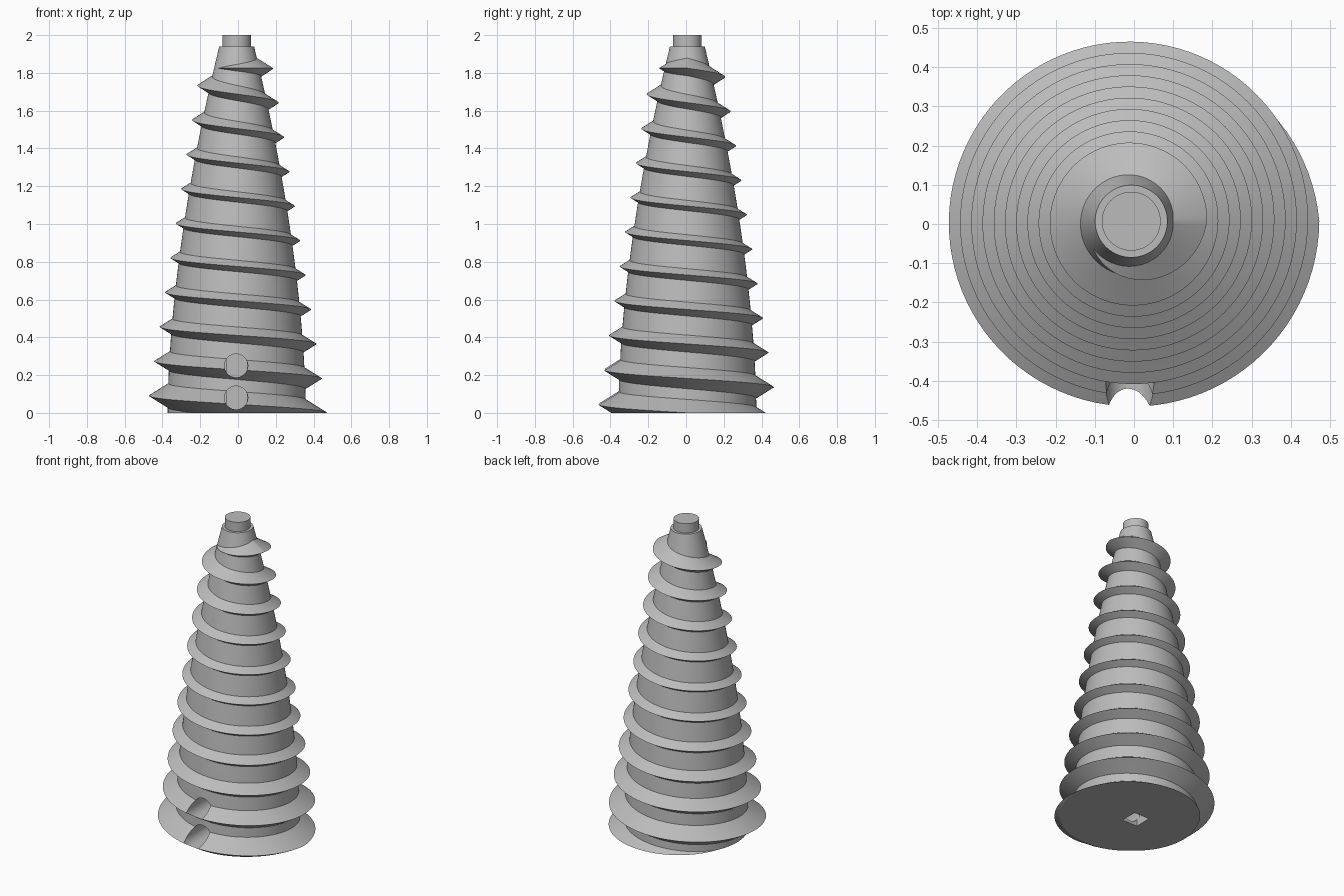
import bpy, bmesh
from math import cos, sin, pi

if "Cube" in bpy.data.objects:
    bpy.data.objects.remove(bpy.data.objects["Cube"])

AX, AY = -0.007, 0.007      # screw axis
PITCH = 0.1825
FULL_TURNS, FADE = 10, 0.4  # full thread, then run-out (in turns)
STEPS = 96                  # segments per turn
FLANK = 0.62                # half height of the thread per unit of depth

grey = bpy.data.materials.new("plain grey")
grey.use_nodes = True
grey.diffuse_color = (0.5, 0.5, 0.5, 1)
grey.node_tree.nodes["Principled BSDF"].inputs["Base Color"].default_value = grey.diffuse_color


def core_radius(z):
    """Bulging taper: nearly upright at the base, steeper at the tip."""
    return 0.366 - 0.087 * max(z, 0) ** 1.73


def make_object(name, bm):
    bmesh.ops.recalc_face_normals(bm, faces=bm.faces)
    mesh = bpy.data.meshes.new(name)
    bm.to_mesh(mesh)
    bm.free()
    mesh.materials.append(grey)
    obj = bpy.data.objects.new(name, mesh)
    bpy.context.collection.objects.link(obj)
    return obj


def select_only(obj):
    bpy.ops.object.select_all(action="DESELECT")
    obj.select_set(True)
    bpy.context.view_layer.objects.active = obj


def lathe(name, profile):
    """Solid of revolution about the screw axis, capped at both ends."""
    bm = bmesh.new()
    rings = []
    for r, z in profile:
        rings.append([bm.verts.new((AX + r * cos(2 * pi * i / STEPS),
                                    AY + r * sin(2 * pi * i / STEPS), z))
                      for i in range(STEPS)])
    for a, b in zip(rings, rings[1:]):
        for i in range(STEPS):
            j = (i + 1) % STEPS
            bm.faces.new((a[i], a[j], b[j], b[i]))
    bm.faces.new(rings[0])
    bm.faces.new(rings[-1])
    return make_object(name, bm)


def cut(target, name, sides, radius, depth, location, rotation):
    """Subtract a prism from the target and discard the cutter."""
    bpy.ops.mesh.primitive_cylinder_add(vertices=sides, radius=radius, depth=depth,
                                        location=location, rotation=rotation)
    cutter = bpy.context.object
    cutter.name = name
    cutter.hide_render = True
    cutter.data.materials.append(grey)
    mod = target.modifiers.new(name, "BOOLEAN")
    mod.operation = "DIFFERENCE"
    mod.solver = "EXACT"
    mod.object = cutter
    select_only(target)
    bpy.ops.object.modifier_apply(modifier=mod.name)
    bpy.data.objects.remove(cutter)


# Bulging core with the small stub on its tip
heights = [1.94 * i / 20 for i in range(21)]
core = lathe("tapered_core", [(core_radius(z), z) for z in heights]
             + [(0.075, 1.94), (0.075, 2)])

# Helical thread: a triangular section swept up the cone, fading out at the tip
bm = bmesh.new()
sections = []
for i in range(-STEPS // 2, int((FULL_TURNS + FADE) * STEPS) + 1):
    turn = i / STEPS
    z = PITCH * min(turn, FULL_TURNS)
    fade = max(0.03, 1 - max(0, turn - FULL_TURNS) / FADE)
    root = core_radius(z)
    depth = (0.48 - 0.157 * z - root) * fade
    sunk = 0.015
    wide = FLANK * (depth + sunk)
    angle = -2 * pi * turn
    sections.append([bm.verts.new((AX + r * cos(angle), AY + r * sin(angle), h))
                     for r, h in ((root - sunk, z - wide), (root + depth, z),
                                  (root - sunk, z + wide))])
for a, b in zip(sections, sections[1:]):
    for k in range(3):
        n = (k + 1) % 3
        bm.faces.new((a[k], a[n], b[n], b[k]))
bm.faces.new(sections[0])
bm.faces.new(sections[-1])
bmesh.ops.triangulate(bm, faces=bm.faces)

# Trim the thread flat at the base
bmesh.ops.bisect_plane(bm, geom=bm.verts[:] + bm.edges[:] + bm.faces[:], dist=1e-5,
                       plane_co=(0, 0, 0), plane_no=(0, 0, 1), clear_inner=True)
bmesh.ops.holes_fill(bm, edges=[e for e in bm.edges if e.is_boundary], sides=0)
thread = make_object("helical_thread", bm)

# Square bore up from the base
cut(core, "bore_cutter", 4, 0.078, 0.7, (AX, AY, 0), (0, 0, pi / 4))

# Two round holes from the front, through the lowest turns and into the bore
for z in (0.08, 0.25):
    for part in (thread, core):
        cut(part, "hole_cutter", 48, 0.062, 0.6, (-0.01, -0.33, z), (pi / 2, 0, 0))

for obj in (core, thread):
    select_only(obj)
    bpy.ops.object.shade_smooth_by_angle(angle=pi / 6)
